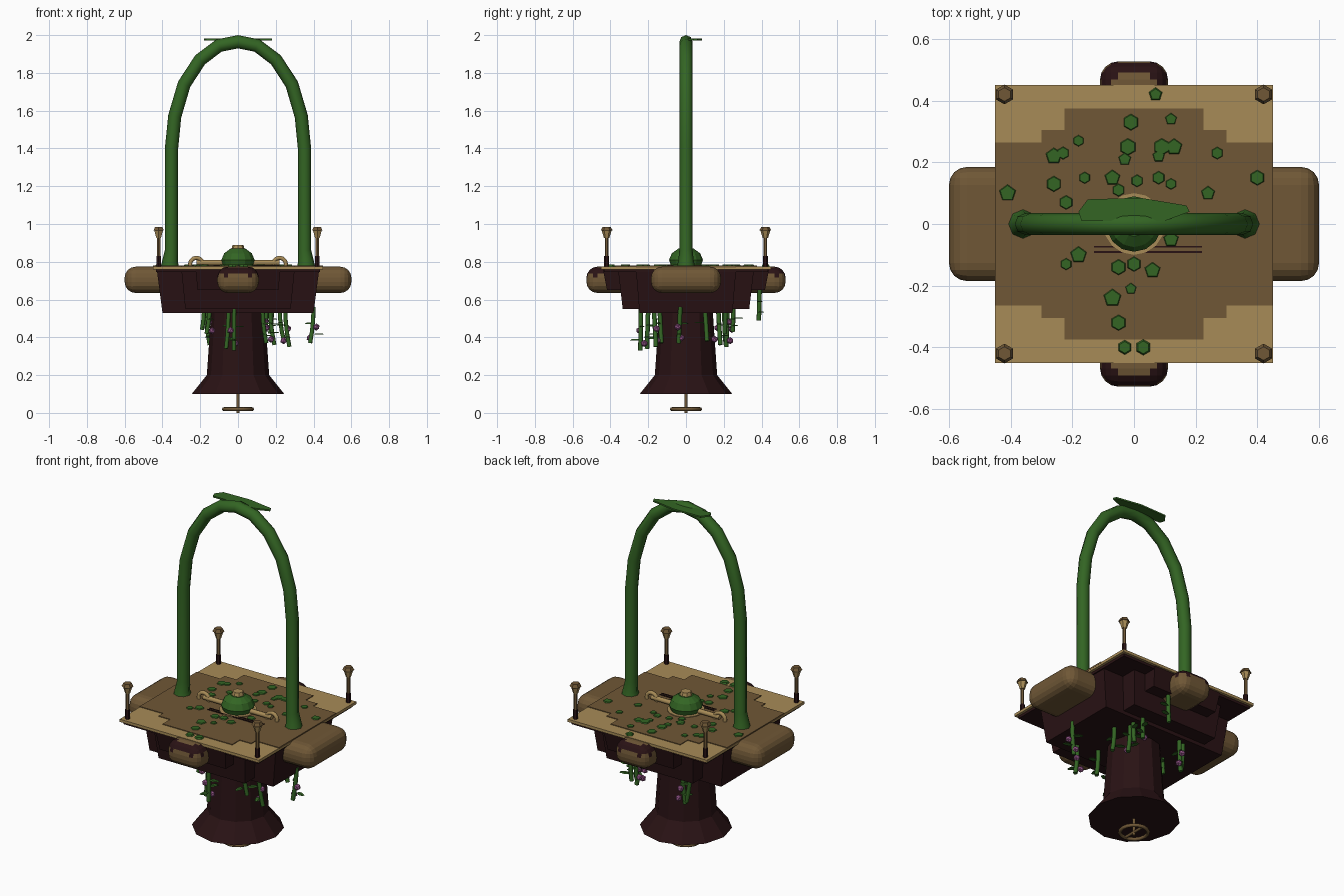
import bpy, bmesh, math, random
from mathutils import Matrix, Vector

random.seed(4)
cube = bpy.data.objects.get("Cube")
if cube:
    bpy.data.objects.remove(cube)


def material(name, r, g, b):
    m = bpy.data.materials.new(name)
    m.use_nodes = True
    m.diffuse_color = (r, g, b, 1)
    m.node_tree.nodes["Principled BSDF"].inputs["Base Color"].default_value = (r, g, b, 1)
    return m


TAN = material("tan wood", .39, .26, .095)
BROWN = material("brown wood", .16, .096, .037)
DARK = material("dark wood", .022, .006, .007)
GREEN = material("leaf green", .033, .13, .017)
PINK = material("flower pink", .3, .09, .25)


def add(name, bm, *mats):
    mesh = bpy.data.meshes.new(name)
    bm.to_mesh(mesh)
    bm.free()
    for m in mats:
        mesh.materials.append(m)
    ob = bpy.data.objects.new(name, mesh)
    bpy.context.collection.objects.link(ob)
    return ob


def box(bm, hx, hy, z0, z1, x=0, y=0, taper=1):
    """Box with half sizes hx, hy; taper scales the lower face."""
    vs = bmesh.ops.create_cube(bm, size=2)["verts"]
    for v in vs:
        k = taper if v.co.z < 0 else 1
        v.co = (x + v.co.x * hx * k, y + v.co.y * hy * k, z1 if v.co.z > 0 else z0)


def cone(bm, r0, r1, z0, z1, x=0, y=0, sides=6):
    bmesh.ops.create_cone(bm, cap_ends=True, segments=sides, radius1=r0, radius2=r1,
                          depth=z1 - z0, matrix=Matrix.Translation((x, y, (z0 + z1) / 2)))


def tube(name, paths, r, mat, res=2, radii=None, closed=False):
    """Sweep a round section along each path and store it as one mesh."""
    cu = bpy.data.curves.new(name, "CURVE")
    cu.dimensions = "3D"
    cu.bevel_depth, cu.bevel_resolution, cu.use_fill_caps = r, res, True
    for path in paths:
        s = cu.splines.new("POLY")
        s.points.add(len(path) - 1)
        s.use_cyclic_u = closed
        for i, p in enumerate(path):
            s.points[i].co = (*p, 1)
            s.points[i].radius = radii[i] if radii else 1
    tmp = bpy.data.objects.new(name + " curve", cu)
    bpy.context.collection.objects.link(tmp)
    bpy.context.view_layer.update()
    mesh = bpy.data.meshes.new_from_object(tmp.evaluated_get(bpy.context.evaluated_depsgraph_get()))
    bpy.data.objects.remove(tmp)
    mesh.name = name
    mesh.materials.clear()
    mesh.materials.append(mat)
    ob = bpy.data.objects.new(name, mesh)
    bpy.context.collection.objects.link(ob)


def circle(r, n, fn):
    return [fn(r * math.cos(math.tau * i / n), r * math.sin(math.tau * i / n)) for i in range(n)]


# Deck with a stepped brown floor
bm = bmesh.new()
box(bm, .45, .45, .76, .776)
add("deck", bm, TAN)
bm = bmesh.new()
for hx, hy in ((.451, .265), (.3, .305), (.225, .375)):
    box(bm, hx, hy, .77, .78)
add("deck_floor", bm, BROWN)

# Stepped hull under the deck
bm = bmesh.new()
box(bm, .435, .435, .745, .762)
box(bm, .43, .265, .53, .76, taper=.93)
box(bm, .3, .36, .55, .76, taper=.93)
box(bm, .225, .44, .65, .76, taper=.95)
add("hull", bm, DARK)

# Rounded pods sticking out on four sides
for name, hx, hy in (("side_pods", .6, .185), ("end_pods", .11, .527)):
    bm = bmesh.new()
    box(bm, hx, hy, .635, .774)
    bmesh.ops.bevel(bm, geom=bm.edges[:], offset=.058, segments=4, profile=.5, affect="EDGES")
    bm.normal_update()
    if name == "end_pods":
        for f in bm.faces:
            f.material_index = int(.2 < f.normal.z < .98)
    add(name, bm, BROWN, DARK)

# Trunk with flared foot
bm = bmesh.new()
cone(bm, .165, .14, .2, .56, sides=12)
cone(bm, .245, .165, .1, .2, sides=12)
add("trunk", bm, DARK)

# Pull ring below the trunk
tube("pull_ring", [circle(.075, 16, lambda a, b: (a, b, .02))], .01, BROWN, closed=True)
tube("pull_stem", [[(0, 0, 0), (0, 0, .12)], [(0, -.07, .02), (0, .07, .02)]], .008, BROWN)

# Tall arch with flared feet
half = [(.36, .77), (.36, .8), (.352, .86), (.352, 1.4), (.335, 1.57), (.285, 1.74),
        (.2, 1.87), (.1, 1.945)]
path = [(-x, 0, z) for x, z in half] + [(0, 0, 1.965)] + [(x, 0, z) for x, z in half[::-1]]
fat = [1.4, 1.2] + [1] * (len(path) - 4) + [1.2, 1.4]
tube("arch", [path], .035, GREEN, radii=fat)

# Leaf on the crown of the arch
bm = bmesh.new()
outline = [(-.18, .04), (-.15, .08), (.02, .085), (.17, .06), (.18, .04), (.1, .01), (-.17, .01)]
face = bm.faces.new([bm.verts.new((x, y, 1.972)) for x, y in outline])
top = bmesh.ops.extrude_face_region(bm, geom=[face])["geom"]
bmesh.ops.translate(bm, vec=(0, 0, .009), verts=[v for v in top if isinstance(v, bmesh.types.BMVert)])
bmesh.ops.recalc_face_normals(bm, faces=bm.faces[:])
add("crown_leaf", bm, GREEN)

# Dome with base rim and knob
bm = bmesh.new()
cone(bm, .078, .09, .775, .81, sides=14)
cone(bm, .09, .075, .81, .845, sides=14)
cone(bm, .075, .04, .845, .87, sides=14)
add("dome", bm, GREEN)
bm = bmesh.new()
cone(bm, .1, .1, .775, .784, sides=16)
cone(bm, .035, .028, .868, .89, sides=8)
add("dome_trim", bm, TAN)

# Scroll bar lying across the deck
tube("scroll_bar", [[(-.22, 0, .795), (.22, 0, .795)]], .014, TAN)
tube("scroll_ends", [circle(.034, 12, lambda a, b, s=s: (s * .22 + a, 0, .787 + b)) for s in (-1, 1)],
     .011, TAN, closed=True)
bm = bmesh.new()
for y in (-.074, -.091):
    box(bm, .175, .003, .778, .784, x=.045, y=y)
add("floor_slots", bm, DARK)

# Corner lanterns
posts, feet, lamps = bmesh.new(), bmesh.new(), bmesh.new()
for x in (-.42, .42):
    for y in (-.42, .42):
        cone(feet, .013, .013, .77, .83, x, y)
        cone(posts, .01, .01, .83, .94, x, y)
        cone(lamps, .014, .026, .925, .965, x, y)
        cone(posts, .032, .022, .965, .984, x, y)
add("lantern_posts", posts, BROWN)
add("lantern_feet", feet, DARK)
add("lanterns", lamps, TAN)

# Leaf pads scattered over the deck
pads = [(.07, .42), (-.01, .33), (.12, .34), (-.18, .27), (-.26, .22), (-.23, .23), (-.03, .21),
        (-.02, .25), (.08, .22), (.09, .25), (.13, .25), (.27, .23), (-.26, .13), (-.16, .15),
        (-.07, .15), (.01, .14), (.08, .15), (.12, .13), (.4, .15), (-.41, .1), (-.22, .07),
        (.24, .1), (-.05, .11), (-.18, -.1), (-.22, -.13), (-.05, -.14), (0, -.13), (.06, -.15),
        (-.07, -.24), (-.01, -.21), (-.05, -.32), (-.03, -.4), (.03, -.4), (.12, -.05)]
bm = bmesh.new()
for x, y in pads:
    r = random.uniform(.02, .033)
    cone(bm, r, r * .8, .776, .785, x, y, sides=random.choice((5, 6)))
add("leaf_pads", bm, GREEN)

# Hanging vines with leaf blades and flowers
roots = [(-.17, .2, .36), (-.13, .22, .35), (-.05, -.2, .34), (-.02, -.24, .33), (.13, -.14, .37),
         (.17, .17, .36), (.22, .1, .38), (.25, -.17, .35), (.18, .21, .42), (.4, -.03, .37),
         (.09, .39, .49), (-.15, -.12, .42), (-.18, .02, .44), (.15, .25, .43)]
vines, blades, flowers = [], bmesh.new(), bmesh.new()
for i, (x, y, end) in enumerate(roots):
    start = .67 if y > .3 else .56
    sway = random.uniform(-.025, .025)
    vines.append([(x + sway * t * t, y + sway * t * .5, start + (end - start) * t) for t in (0, .35, .7, 1)])
    for t in (.45, .75):
        z = start + (end - start) * t
        turn = Matrix.Rotation(random.uniform(0, math.tau), 4, "Z")
        bmesh.ops.create_cone(blades, cap_ends=True, segments=6, radius1=.03, radius2=.02, depth=.006,
                              matrix=Matrix.Translation((x, y, z)) @ turn @ Matrix.Translation((.03, 0, 0))
                              @ Matrix.Diagonal((1, .5, 1, 1)))
        if i % 2:
            side = turn @ Vector((-.02, 0, 0))
            bmesh.ops.create_icosphere(flowers, subdivisions=1, radius=.019,
                                       matrix=Matrix.Translation((x, y, z - .02)) @ Matrix.Translation(side))
tube("vines", vines, .012, GREEN, res=1)
add("vine_leaves", blades, GREEN)
add("flowers", flowers, PINK)
